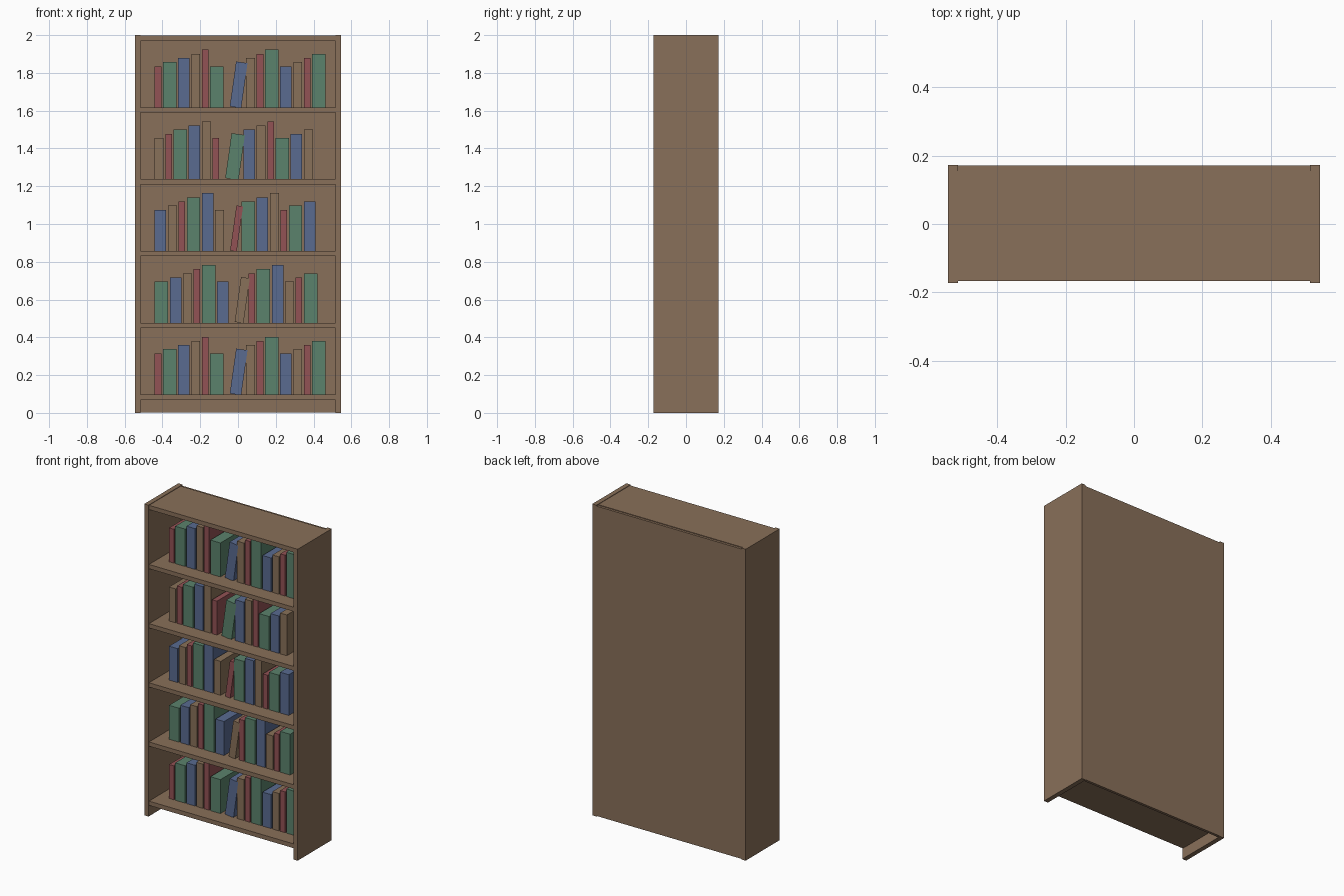
import bpy

if "Cube" in bpy.data.objects:
    bpy.data.objects.remove(bpy.data.objects["Cube"], do_unlink=True)


def material(name, rgb):
    mat = bpy.data.materials.new(name)
    mat.use_nodes = True
    mat.diffuse_color = (*rgb, 1)
    mat.node_tree.nodes["Principled BSDF"].inputs["Base Color"].default_value = (*rgb, 1)
    return mat


wood = material("wood", (0.25, 0.16, 0.10))
red = material("red_cover", (0.29, 0.085, 0.09))
green = material("green_cover", (0.105, 0.225, 0.15))
blue = material("blue_cover", (0.10, 0.145, 0.28))
brown = material("brown_cover", (0.25, 0.165, 0.10))


def box(name, center, size, mat, tilt=0):
    bpy.ops.mesh.primitive_cube_add(size=1, location=center)
    obj = bpy.context.object
    obj.name = name
    obj.scale = size
    bpy.ops.object.transform_apply(location=False, rotation=False, scale=True)
    obj.rotation_euler.y = tilt
    obj.data.materials.append(mat)
    return obj


# Case: two side panels and a slightly recessed back
INNER, SIDE = 0.515, 0.03
for name, sign in (("left_side", 1), ("right_side", -1)):
    box(name, (sign * (INNER + SIDE / 2), 0, 1), (SIDE, 0.346, 2), wood)
box("back_panel", (0, 0.163, 0.998), (2 * INNER, 0.017, 1.99), wood)

# Shelves and top board, evenly spaced
SPACING, BOARD, FIRST = 0.38, 0.0275, 0.097
for level in range(6):
    name = "top_board" if level == 5 else f"shelf_{level + 1}"
    z = FIRST + level * SPACING - BOARD / 2
    box(name, (0, -0.006, z), (2 * INNER, 0.323, BOARD), wood)

# Books: covers repeat in order, each row shifted by one
covers = [("red", red, 0.035), ("green", green, 0.071),
          ("blue", blue, 0.061), ("brown", brown, 0.047)]
GAP, DEPTH, FRONT = 0.009, 0.2, -0.07
for row in range(5):
    floor = FIRST + (4 - row) * SPACING
    x, index = -0.441, 0
    while x < 0.4:
        color, mat, width = covers[(index - row) % 4]
        height = 0.218 + 0.022 * (index % 5)
        # The seventh book leans on its neighbour
        leaning = index == 6
        if leaning:
            x += 0.04
        box(f"{color}_book_{row + 1}_{index + 1}",
            (x + width / 2, FRONT + DEPTH / 2, floor + height / 2),
            (width, DEPTH, height), mat, 0.14 if leaning else 0)
        x += width + GAP
        index += 1
